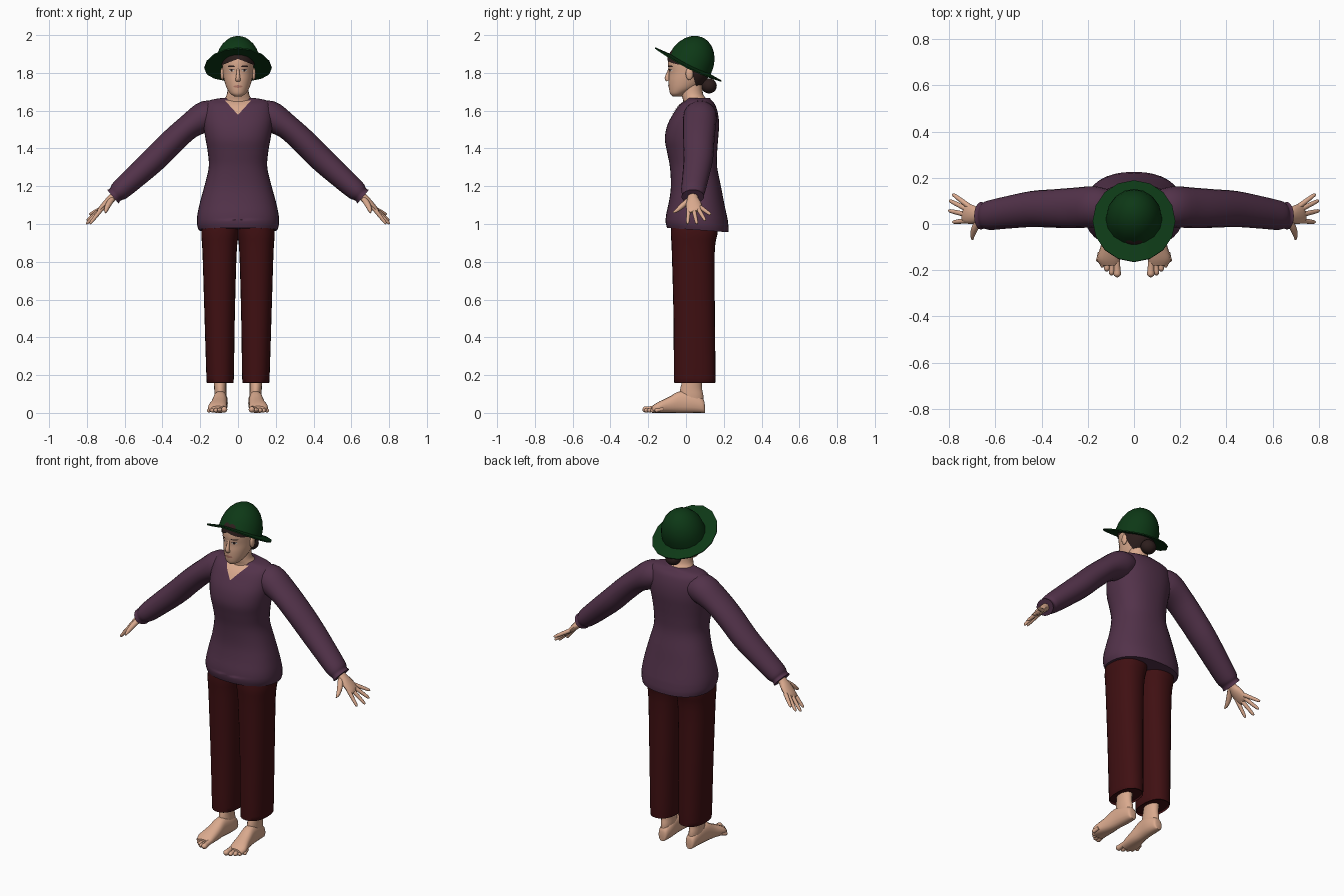
import bpy, bmesh
from math import cos, sin, pi, radians, copysign
from mathutils import Vector
from mathutils.bvhtree import BVHTree

cube = bpy.data.objects.get("Cube")
if cube:
    bpy.data.objects.remove(cube)

X, Y, Z = Vector((1, 0, 0)), Vector((0, 1, 0)), Vector((0, 0, 1))


def material(name, rgb):
    m = bpy.data.materials.new(name)
    m.use_nodes = True
    m.diffuse_color = (*rgb, 1)
    bsdf = next(n for n in m.node_tree.nodes if n.type == 'BSDF_PRINCIPLED')
    bsdf.inputs["Base Color"].default_value = (*rgb, 1)
    return m


PURPLE = material("plum knit", (.085, .032, .068))
MAROON = material("dark maroon cloth", (.05, .005, .006))
GREEN = material("forest green felt", (.004, .04, .008))
HAIR = material("dark brown hair", (.026, .013, .012))
SKIN = material("warm skin", (.70, .40, .27))
LIPS = material("muted lips", (.45, .19, .14))
WHITE = material("eye white", (.65, .6, .55))


def refine(rows, k=4):
    """Catmull-Rom interpolation between rows of numbers."""
    out = []
    for i in range(len(rows) - 1):
        a, b, c, d = (rows[max(i - 1, 0)], rows[i], rows[i + 1], rows[min(i + 2, len(rows) - 1)])
        for j in range(k):
            t = j / k
            out.append([q + .5 * t * (r - p + t * (2 * p - 5 * q + 4 * r - s + t * (3 * (q - r) + s - p)))
                        for p, q, r, s in zip(a, b, c, d)])
    return out + [list(rows[-1])]


def ring(center, u, v, n=20, power=2):
    """Superellipse section spanned by u and v."""
    f = lambda w: copysign(abs(w) ** (2 / power), w)
    return [center + u * f(cos(2 * pi * i / n)) + v * f(sin(2 * pi * i / n)) for i in range(n)]


def loft(rings):
    bm = bmesh.new()
    vs = [[bm.verts.new(p) for p in r] for r in rings]
    n = len(vs[0])
    for a, b in zip(vs, vs[1:]):
        for i in range(n):
            j = (i + 1) % n
            bm.faces.new((a[i], a[j], b[j], b[i]))
    bm.faces.new(vs[0])
    bm.faces.new(vs[-1])
    bmesh.ops.recalc_face_normals(bm, faces=bm.faces)
    return bm


def finish(name, bm, mat, mirror=False, angle=45):
    me = bpy.data.meshes.new(name)
    bm.to_mesh(me)
    bm.free()
    ob = bpy.data.objects.new(name, me)
    bpy.context.collection.objects.link(ob)
    me.materials.append(mat)
    bpy.ops.object.select_all(action='DESELECT')
    ob.select_set(True)
    bpy.context.view_layer.objects.active = ob
    bpy.ops.object.shade_smooth_by_angle(angle=radians(angle))
    if mirror:
        ob.modifiers.new("Mirror", 'MIRROR').use_mirror_merge = False
    return ob


def stack(rows, n=28, power=2.3, grow=0):
    """Upright body from rows of z, left x, right x, front y, back y."""
    return loft([ring(Vector(((a + b) / 2, (f + k) / 2, z)), X * ((b - a) / 2 + grow),
                      Y * ((k - f) / 2 + grow), n, power) for z, a, b, f, k in refine(rows)])


def tube(path, n=14, ref=Y, k=4):
    """Limb along rows of x, y, z, thickness, width along ref."""
    pts = refine(path, k)
    rings = []
    for i, p in enumerate(pts):
        t = Vector(pts[min(i + 1, len(pts) - 1)][:3]) - Vector(pts[max(i - 1, 0)][:3])
        t.normalize()
        u = (ref - t * ref.dot(t)).normalized()
        rings.append(ring(Vector(p[:3]), u * p[4], t.cross(u) * p[3], n))
    return loft(rings)


def ball(center, scale):
    bm = bmesh.new()
    bmesh.ops.create_uvsphere(bm, u_segments=16, v_segments=10, radius=1)
    bmesh.ops.scale(bm, vec=scale, verts=bm.verts)
    bmesh.ops.translate(bm, vec=center, verts=bm.verts)
    return bm


def patch(name, host, rows, mat, lift=.003, mirror=False):
    """Thin plate laid on the front of a host, rows of z, x start, x end."""
    bm, cols, grid = bmesh.new(), 8, []
    for z, a, b in rows:
        line = []
        for i in range(cols + 1):
            x = a + (b - a) * i / cols
            hit = host.ray_cast(Vector((x, -1, z)), Y)[0]
            line.append(bm.verts.new((x, (hit.y if hit else 0) - lift, z)))
        grid.append(line)
    for r, s in zip(grid, grid[1:]):
        for i in range(cols):
            bm.faces.new((r[i], r[i + 1], s[i + 1], s[i]))
    return finish(name, bm, mat, mirror)


def oval(cx, cz, w, h, n=6):
    return [(cz - h * cos(pi * i / n), cx - w * max(sin(pi * i / n), .05),
             cx + w * max(sin(pi * i / n), .05)) for i in range(n + 1)]


# Sweater body with a slightly dipping back hem
body = [(.968, .208, -.10, .225), (1.0, .217, -.108, .225), (1.05, .215, -.105, .215),
        (1.12, .20, -.09, .20), (1.2, .178, -.08, .185), (1.3, .155, -.085, .165),
        (1.38, .16, -.10, .165), (1.45, .172, -.112, .17), (1.52, .183, -.10, .175),
        (1.58, .185, -.07, .17), (1.63, .175, -.035, .155), (1.655, .15, 0, .135),
        (1.668, .08, .005, .125)]
bm = stack([(z, -w, w, f, b) for z, w, f, b in body], 36)
for v in bm.verts:
    if v.co.z < 1.02:
        v.co.z -= .07 * (v.co.y - .06)
torso = BVHTree.FromBMesh(bm)
finish("sweater_body", bm, PURPLE, angle=60)
patch("neckline", torso, [(1.58 + .075 * i / 8, -.002 - .068 * i / 8, .002 + .068 * i / 8)
                          for i in range(9)], SKIN, .004)

# Sleeves with gathered cuffs
finish("sleeves", tube([(.10, .075, 1.575, .06, .07), (.165, .075, 1.572, .082, .088),
                        (.26, .07, 1.515, .067, .087), (.35, .067, 1.435, .067, .083),
                        (.44, .065, 1.345, .067, .078), (.55, .05, 1.245, .061, .07),
                        (.625, .038, 1.178, .054, .064), (.648, .036, 1.157, .043, .056),
                        (.662, .036, 1.145, .047, .06)], 20), PURPLE, True)

# Hands
finish("palms", tube([(.62, .036, 1.18, .024, .03), (.665, .036, 1.14, .022, .028),
                      (.695, .04, 1.11, .02, .04), (.728, .046, 1.077, .014, .042),
                      (.74, .05, 1.066, .006, .03)]), SKIN, True)
fingers = [("index", .015, (.785, .008, 1.0)), ("middle", .038, (.803, .058, 1.0)),
           ("ring", .06, (.80, .102, 1.018)), ("little", .077, (.786, .13, 1.05))]
for name, y, tip in fingers:
    a, b = Vector((.715, y, 1.088)), Vector(tip)
    finish(name + "_fingers", tube([(*a.lerp(b, t), r, r) for t, r in
           ((0, .012), (.5, .0105), (.9, .008), (1, .003))], 10), SKIN, True)
finish("thumbs", tube([(.66, .03, 1.14, .014, .014), (.685, -.01, 1.105, .015, .016),
                       (.698, -.045, 1.075, .011, .011), (.70, -.068, 1.06, .004, .004)],
                      10, X), SKIN, True)

# Trousers
finish("trouser_legs", stack([(.172, .027, .163, -.058, .15), (.185, .022, .167, -.064, .156),
                              (.5, .017, .177, -.066, .153), (.85, .007, .188, -.075, .152),
                              (.96, -.006, .194, -.08, .168), (1.06, -.01, .175, -.07, .165)]),
       MAROON, True)

# Ankles, feet and toes
finish("ankles", stack([(.04, .062, .118, -.03, .092), (.09, .06, .124, -.035, .092),
                        (.13, .062, .126, -.03, .085), (.18, .06, .13, -.018, .088),
                        (.26, .055, .135, -.015, .10)], 16, 2), SKIN, True)
foot = [(.10, .09, .015, .04), (.09, .09, .028, .075), (.04, .09, .036, .105),
        (-.03, .095, .037, .115), (-.09, .10, .043, .085), (-.15, .109, .05, .056),
        (-.18, .105, .04, .036)]
finish("feet", loft([ring(Vector((x, y, h / 2)), X * w, Z * (h / 2), 16, 2.4)
                     for y, x, w, h in refine(foot)]), SKIN, True)
for i, (x, y, r) in enumerate([(.072, -.23, .016), (.098, -.222, .012), (.119, -.205, .012),
                               (.138, -.188, .011), (.155, -.165, .011)]):
    a, b = Vector((.075 + .018 * i, -.155 + .008 * i, r + .01)), Vector((x, y, r))
    finish("toe_%d" % (i + 1), tube([(*a.lerp(b, t), r * s, r * s) for t, s in
           ((0, .9), (.5, .9), (.85, 1), (1, .35))], 10, X), SKIN, True)

# Neck and head
finish("neck", stack([(1.60, -.08, .08, -.015, .11), (1.655, -.074, .074, -.016, .11),
                      (1.69, -.058, .058, -.024, .09), (1.76, -.054, .054, -.02, .085)], 20, 2),
       SKIN)
skull = [(z, -w, w, f, b) for z, w, f, b in
         [(1.676, .02, -.072, -.02), (1.69, .04, -.084, .0), (1.72, .06, -.09, .06),
          (1.76, .073, -.092, .10), (1.80, .08, -.09, .125), (1.85, .083, -.095, .132),
          (1.90, .078, -.085, .125), (1.94, .058, -.045, .10)]]
bm = stack(skull, 32, 2)
face = BVHTree.FromBMesh(bm)
finish("head", bm, SKIN, angle=60)
finish("nose", tube([(0, -.088, 1.825, .005, .007), (0, -.094, 1.80, .008, .008),
                     (0, -.10, 1.772, .013, .012), (0, -.095, 1.758, .008, .013)], 12, X), SKIN)
finish("ears", ball((.083, .018, 1.795), (.011, .02, .033)), SKIN, True)

# Painted face
patch("eye_whites", face, oval(.034, 1.813, .014, .006), WHITE, .002, True)
patch("irises", face, oval(.034, 1.813, .006, .006), HAIR, .004, True)
patch("upper_lids", face, [(1.818, .018, .05), (1.821, .022, .046)], HAIR, .004, True)
patch("eyebrows", face, [(1.832, .016, .054), (1.838, .02, .05)], HAIR, .003, True)
patch("lips", face, oval(0, 1.728, .024, .007), LIPS, .003)


# Hair: parted fringe, back and bun
def hair_piece(name, cuts):
    bm = stack(skull, 32, 2, .006)
    for point, normal in cuts:
        bmesh.ops.bisect_plane(bm, geom=bm.verts[:] + bm.edges[:] + bm.faces[:], plane_co=point,
                               plane_no=normal, clear_inner=True)
    finish(name, bm, HAIR, True, 60)


hair_piece("fringe", [((0, 0, 0), (1, 0, 0)), ((0, 0, 1.874), (.38, 0, 1))])
hair_piece("back_hair", [((0, 0, 0), (1, 0, 0)), ((0, .032, 1.80), (0, 1, .3)),
                         ((0, 0, 1.715), (0, 0, 1))])
finish("hair_bun", ball((0, .122, 1.731), (.045, .041, .04)), HAIR)

# Tilted hat: dome, brim and underside
tilt = radians(26.6)
up, back = Vector((0, sin(tilt), cos(tilt))), Vector((0, cos(tilt), -sin(tilt)))
profile = [(.122 * cos(a), .122 * cos(a), .155 * sin(a), .008)
           for a in [radians(d) for d in (88, 75, 60, 45, 30, 15, 0)]]
profile += [(.15, .16, -.002, .002), (.179, .197, -.004, 0), (.178, .196, -.011, 0),
            (.118, .118, -.008, .006)]
bm = loft([ring(Vector((0, .015, 1.851)) + up * h + back * s, X * w, back * d, 16)
           for w, d, h, s in profile])
for v in bm.verts:
    v.co.z -= .6 * v.co.x ** 2
finish("hat", bm, GREEN, angle=35)
